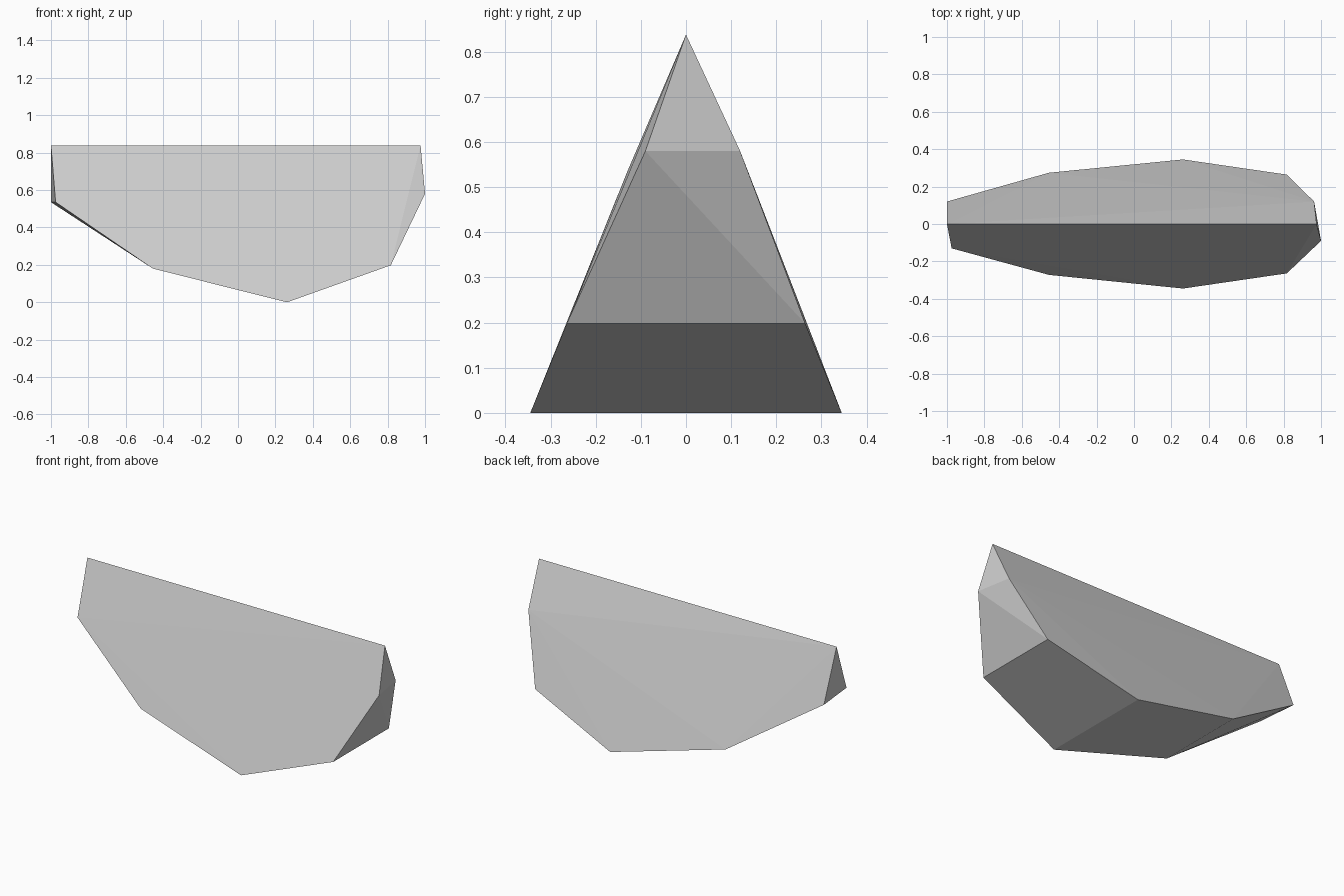
import bpy
import bmesh
import math

if "Cube" in bpy.data.objects:
    bpy.data.objects.remove(bpy.data.objects["Cube"], do_unlink=True)

# One flat stone-grey colour
grey = bpy.data.materials.new("light_grey")
grey.use_nodes = True
colour = (0.604, 0.604, 0.604, 1.0)
grey.diffuse_color = colour
grey.node_tree.nodes["Principled BSDF"].inputs["Base Color"].default_value = colour

# Straight top ridge
RIDGE = [(-1.0, 0, 0.838), (0.976, 0, 0.838)]

# Underside rungs: front corner (x, y), back corner (x, y), height
RUNGS = [
    ((-0.975, -0.13), (-1.0, 0.12), 0.535),
    ((-0.455, -0.272), (-0.455, 0.274), 0.18),
    ((0.262, -0.345), (0.262, 0.345), 0.0),
    ((0.817, -0.264), (0.817, 0.264), 0.198),
    ((1.0, -0.09), (0.963, 0.12), 0.58),
]

# Faceted wedge: flat planes stretched around the ridge and rungs
bm = bmesh.new()
for point in RIDGE:
    bm.verts.new(point)
for front, back, z in RUNGS:
    bm.verts.new((*front, z))
    bm.verts.new((*back, z))
bmesh.ops.convex_hull(bm, input=bm.verts[:])
bmesh.ops.dissolve_limit(bm, angle_limit=math.radians(0.5),
                         verts=bm.verts[:], edges=bm.edges[:])
bmesh.ops.recalc_face_normals(bm, faces=bm.faces[:])

mesh = bpy.data.meshes.new("faceted_wedge")
bm.to_mesh(mesh)
bm.free()
mesh.materials.append(grey)
wedge = bpy.data.objects.new("faceted_wedge", mesh)
bpy.context.collection.objects.link(wedge)
